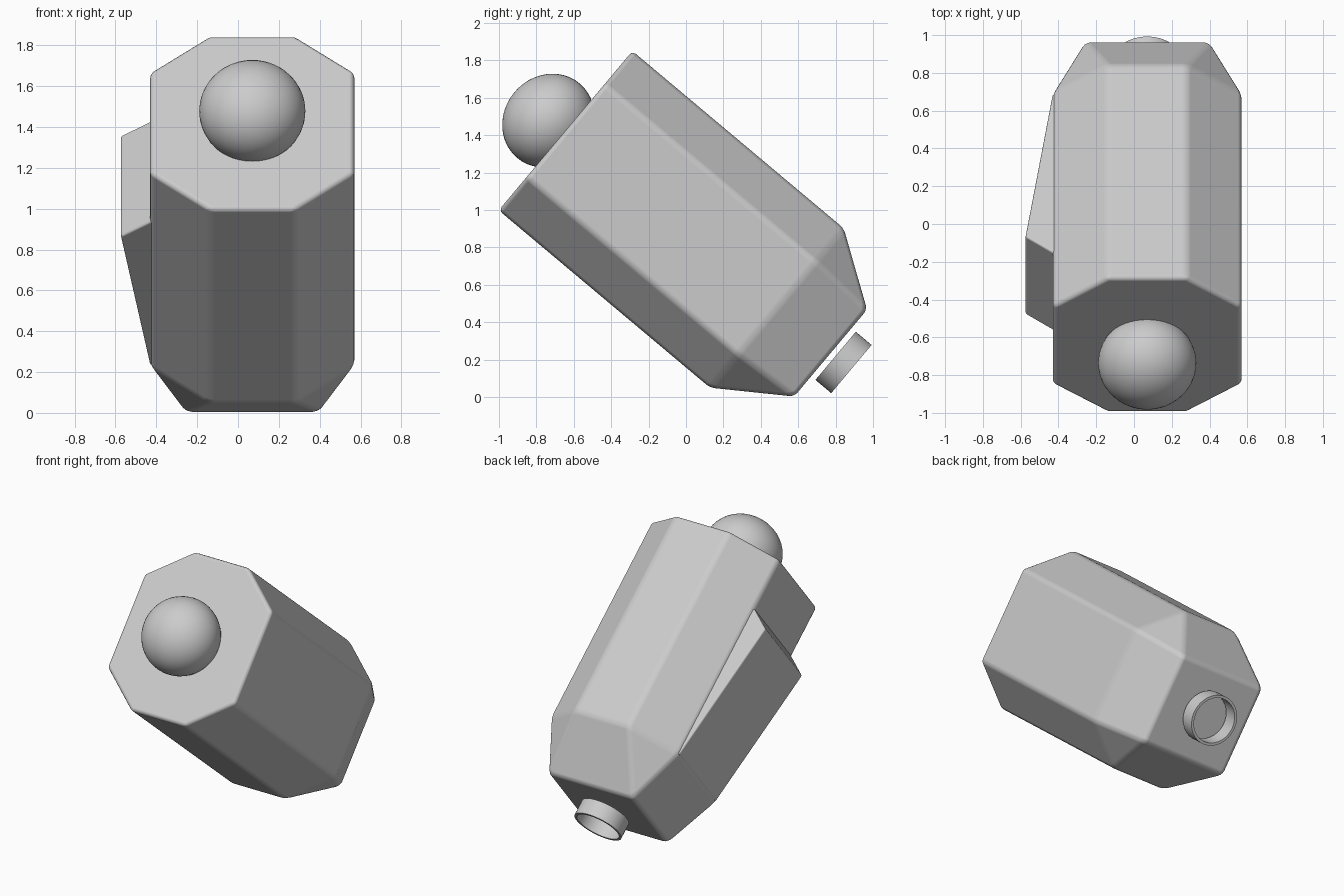
import bpy, bmesh, math
from mathutils import Matrix

if "Cube" in bpy.data.objects:
    bpy.data.objects.remove(bpy.data.objects["Cube"], do_unlink=True)

grey = bpy.data.materials.new("light_grey")
grey.use_nodes = True
GREY = (0.6, 0.6, 0.6, 1)
grey.diffuse_color = GREY
grey.node_tree.nodes["Principled BSDF"].inputs["Base Color"].default_value = GREY

# Tilted frame: local z points out of the front face, local y is its upward side
FRAME = Matrix.Translation((0.07, -0.644, 1.424)) @ Matrix.Rotation(math.radians(50), 4, "X")


def finish(name, bm, bevel=0):
    bmesh.ops.recalc_face_normals(bm, faces=bm.faces)
    mesh = bpy.data.meshes.new(name)
    bm.to_mesh(mesh)
    bm.free()
    mesh.materials.append(grey)
    obj = bpy.data.objects.new(name, mesh)
    bpy.context.collection.objects.link(obj)
    obj.matrix_world = FRAME
    bpy.ops.object.select_all(action="DESELECT")
    obj.select_set(True)
    bpy.context.view_layer.objects.active = obj
    bpy.ops.object.shade_smooth_by_angle(angle=math.radians(35))
    if bevel:
        for poly in mesh.polygons:
            poly.use_smooth = True
        mod = obj.modifiers.new("soft_edges", "BEVEL")
        mod.width = bevel
        mod.segments = 3
        mod.limit_method = "ANGLE"
        mod.angle_limit = math.radians(15)
        mod.harden_normals = True
    return obj


def hull(name, points, bevel):
    bm = bmesh.new()
    for p in points:
        bm.verts.new(p)
    bmesh.ops.convex_hull(bm, input=bm.verts)
    bmesh.ops.dissolve_limit(bm, angle_limit=math.radians(1), verts=bm.verts, edges=bm.edges)
    return finish(name, bm, bevel)


# Octagonal body that tapers to a rectangular rear end
signs = [(sx, sy) for sx in (-1, 1) for sy in (-1, 1)]
points = []
for sx, sy in signs:
    for z in (0, -1.475):
        points += [(sx * 0.21, sy * 0.556, z), (sx * 0.5, sy * 0.325, z)]
    points.append((sx * 0.33, sy * 0.303, -1.85))
hull("body", points, 0.025)

# Wedge swelling on the right side
profile = [(-0.4, -0.3), (-0.5, -0.375), (-0.645, -0.485), (-0.5, -1.475), (-0.4, -1.475)]
hull("side_wedge", [(x, y, z) for x, z in profile for y in (-0.322, 0.322)], 0.012)

# Ball set into the front face
bm = bmesh.new()
bmesh.ops.create_uvsphere(bm, u_segments=48, v_segments=24, radius=0.26)
bmesh.ops.scale(bm, vec=(1, 1, 0.91), verts=bm.verts)
bmesh.ops.translate(bm, vec=(0, -0.018, 0.105), verts=bm.verts)
finish("front_ball", bm)

# Open ring floating just behind the rear end
bm = bmesh.new()
section = [(0.168, -1.88), (0.168, -1.99), (0.15, -1.99), (0.15, -1.88)]
verts = [bm.verts.new((r, 0.006, z)) for r, z in section]
edges = [bm.edges.new((verts[i], verts[(i + 1) % 4])) for i in range(4)]
bmesh.ops.spin(bm, geom=verts + edges, cent=(0, 0.006, 0), axis=(0, 0, 1),
               angle=math.tau, steps=48, use_merge=True)
bmesh.ops.remove_doubles(bm, verts=bm.verts, dist=0.0001)
finish("rear_ring", bm)
